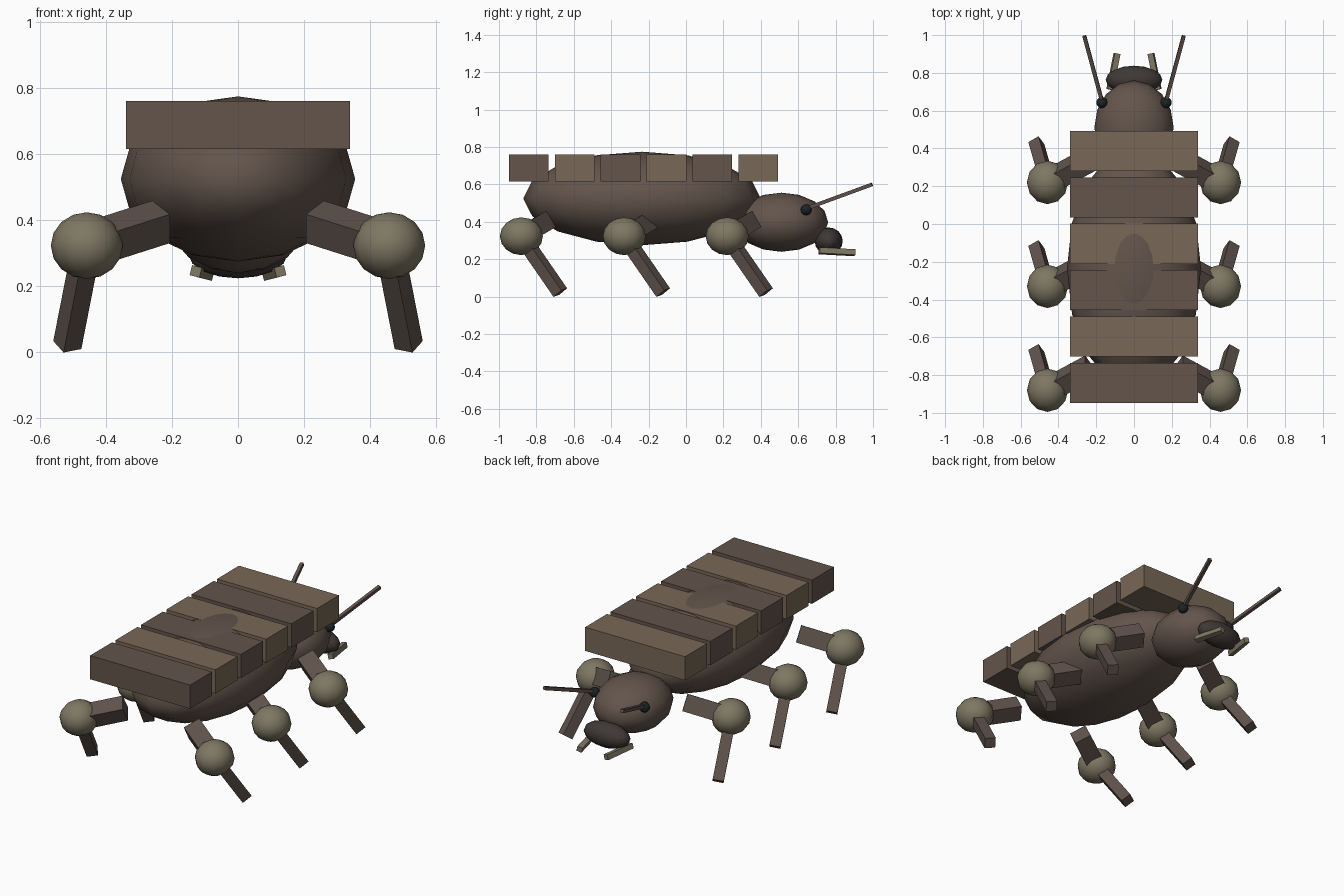
import bpy
from mathutils import Vector, Matrix

if "Cube" in bpy.data.objects:
    bpy.data.objects.remove(bpy.data.objects["Cube"])


def material(name, rgb):
    m = bpy.data.materials.new(name)
    m.diffuse_color = (*rgb, 1)
    m.use_nodes = True
    m.node_tree.nodes["Principled BSDF"].inputs["Base Color"].default_value = m.diffuse_color
    return m


SHELL = material("shell_brown", (0.125, 0.09, 0.072))
TAN = material("plate_tan", (0.19, 0.14, 0.095))
LEG = material("leg_brown", (0.115, 0.085, 0.072))
OLIVE = material("joint_olive", (0.21, 0.185, 0.125))
DARK = material("dark_brown", (0.05, 0.04, 0.036))
BLACK = material("eye_black", (0.012, 0.018, 0.02))


def ellipsoid(name, centre, radii, mat, segments=16, rings=8):
    bpy.ops.mesh.primitive_uv_sphere_add(segments=segments, ring_count=rings,
                                         radius=1, location=centre)
    ob = bpy.context.object
    ob.name = name
    ob.scale = radii
    bpy.ops.object.transform_apply(location=False, rotation=False, scale=True)
    bpy.ops.object.shade_smooth()
    ob.data.materials.append(mat)
    return ob


def box(name, centre, size, mat):
    bpy.ops.mesh.primitive_cube_add(size=1, location=centre)
    ob = bpy.context.object
    ob.name = name
    ob.scale = size
    bpy.ops.object.transform_apply(location=False, rotation=False, scale=True)
    ob.data.materials.append(mat)
    return ob


def bar(name, a, b, width, side, mat):
    """Square bar from a to b; side sets the roll about its length."""
    a, b = Vector(a), Vector(b)
    z = (b - a).normalized()
    x = Vector(side)
    x = (x - z * x.dot(z)).normalized()
    y = z.cross(x)
    ob = box(name, (0, 0, 0), (width, width, (b - a).length), mat)
    rot = Matrix((x, y, z)).transposed().to_4x4()
    ob.matrix_world = Matrix.Translation((a + b) / 2) @ rot
    return ob


# body and head
ellipsoid("body", (0, -0.235, 0.525), (0.355, 0.635, 0.25), SHELL)
ellipsoid("head", (0, 0.51, 0.398), (0.21, 0.25, 0.158), SHELL)
ellipsoid("snout", (0, 0.763, 0.297), (0.15, 0.075, 0.073), DARK)

# back plates in alternating colours
for i in range(6):
    box(f"back_plate_{i + 1}", (0, -0.841 + 0.2455 * i, 0.688),
        (0.677, 0.212, 0.145), TAN if i % 2 else SHELL)

for s, label in ((-1, "left"), (1, "right")):
    # eyes, antennae and jaws
    ellipsoid(f"eye_{label}", (s * 0.17, 0.643, 0.465), (0.03,) * 3, BLACK, 12, 8)
    bar(f"antenna_{label}", (s * 0.168, 0.645, 0.472), (s * 0.263, 0.995, 0.6),
        0.02, (1, 0, 0), LEG)
    bar(f"jaw_{label}", (s * 0.128, 0.712, 0.245), (s * 0.09, 0.902, 0.235),
        0.031, (-s, 0, -0.25), OLIVE)

    # three legs per side: thigh, knee ball and shin
    for k, pos in enumerate(("rear", "middle", "front")):
        y = -0.88 + 0.55 * k
        knee = (s * 0.458, y, 0.323)
        bar(f"{pos}_thigh_{label}", (s * 0.2325, y + 0.122, 0.395), knee,
            0.1, (0, 0.053, -0.095), LEG)
        ellipsoid(f"{pos}_knee_{label}", knee, (0.109, 0.115, 0.101), OLIVE, 12, 8)
        bar(f"{pos}_shin_{label}", knee, (s * 0.517, y + 0.208, 0.022),
            0.063, (-s * 0.052, 0.03, 0.01), LEG)
